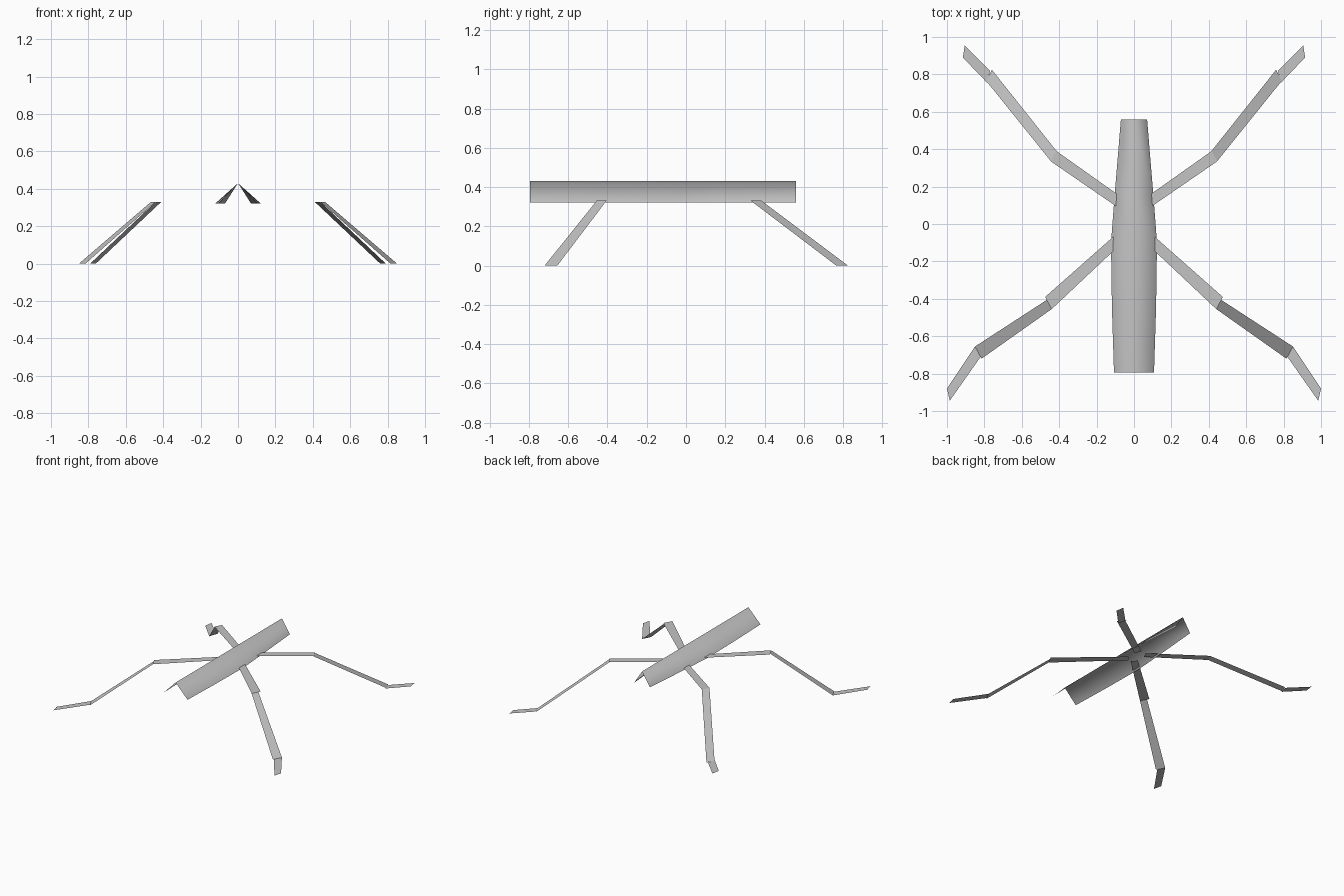
import bpy

cube = bpy.data.objects.get("Cube")
if cube:
    bpy.data.objects.remove(cube)

grey = bpy.data.materials.new("plain_grey")
COLOUR = (0.55, 0.55, 0.55, 1)
grey.diffuse_color = COLOUR
grey.use_nodes = True
grey.node_tree.nodes["Principled BSDF"].inputs["Base Color"].default_value = COLOUR


def sheet(name, verts, faces, smooth=False):
    """Make one thin open surface."""
    mesh = bpy.data.meshes.new(name)
    mesh.from_pydata(verts, [], faces)
    mesh.materials.append(grey)
    for p in mesh.polygons:
        p.use_smooth = smooth
    obj = bpy.data.objects.new(name, mesh)
    bpy.context.collection.objects.link(obj)
    return obj


# Body: a folded roof-like sheet, given as (y, half width)
TOP, EAVE = 0.43, 0.32
outline = [(-0.795, 0.107), (-0.45, 0.118), (-0.1, 0.123), (0.15, 0.104), (0.56, 0.07)]
verts, faces = [], []
for i, (y, w) in enumerate(outline):
    verts += [(-w, y, EAVE), (0, y, TOP), (w, y, EAVE)]
    if i:
        a, b = 3 * (i - 1), 3 * i
        faces += [(a, a + 1, b + 1, b), (a + 1, a + 2, b + 2, b + 1)]
sheet("body", verts, [f[::-1] for f in faces], smooth=True)

# Legs: flat strips, each as inner pair then outer pair of (x, y), with two heights
HIP = 0.33
legs = {
    "front": {
        "upper_leg": (HIP, HIP, [(0.045, -0.01), (0.01, -0.05), (0.44, -0.455), (0.475, -0.39)]),
        "lower_leg": (HIP, 0, [(0.465, -0.405), (0.44, -0.455), (0.815, -0.72), (0.85, -0.655)]),
        "foot": (0, 0, [(0.85, -0.655), (0.82, -0.71), (0.985, -0.945), (1.0, -0.88)]),
    },
    "back": {
        "upper_leg": (HIP, HIP, [(0.045, 0.06), (0.02, 0.11), (0.415, 0.39), (0.445, 0.335)]),
        "lower_leg": (HIP, 0, [(0.44, 0.33), (0.41, 0.385), (0.76, 0.825), (0.79, 0.765)]),
        "foot": (0, 0, [(0.785, 0.755), (0.77, 0.82), (0.905, 0.955), (0.915, 0.89)]),
    },
}
for place, parts in legs.items():
    for part, (z_in, z_out, pts) in parts.items():
        for side, s in (("left", 1), ("right", -1)):
            corners = [(s * x, y, z) for (x, y), z in zip(pts, (z_in, z_in, z_out, z_out))]
            # Keep the broad side of every strip facing up
            up = (0, 1, 2, 3) if (s > 0) == (place == "front") else (3, 2, 1, 0)
            strip = sheet(f"{place}_{side}_{part}", corners, [up])
            if strip.data.polygons[0].normal.z < 0:
                strip.data.flip_normals()
